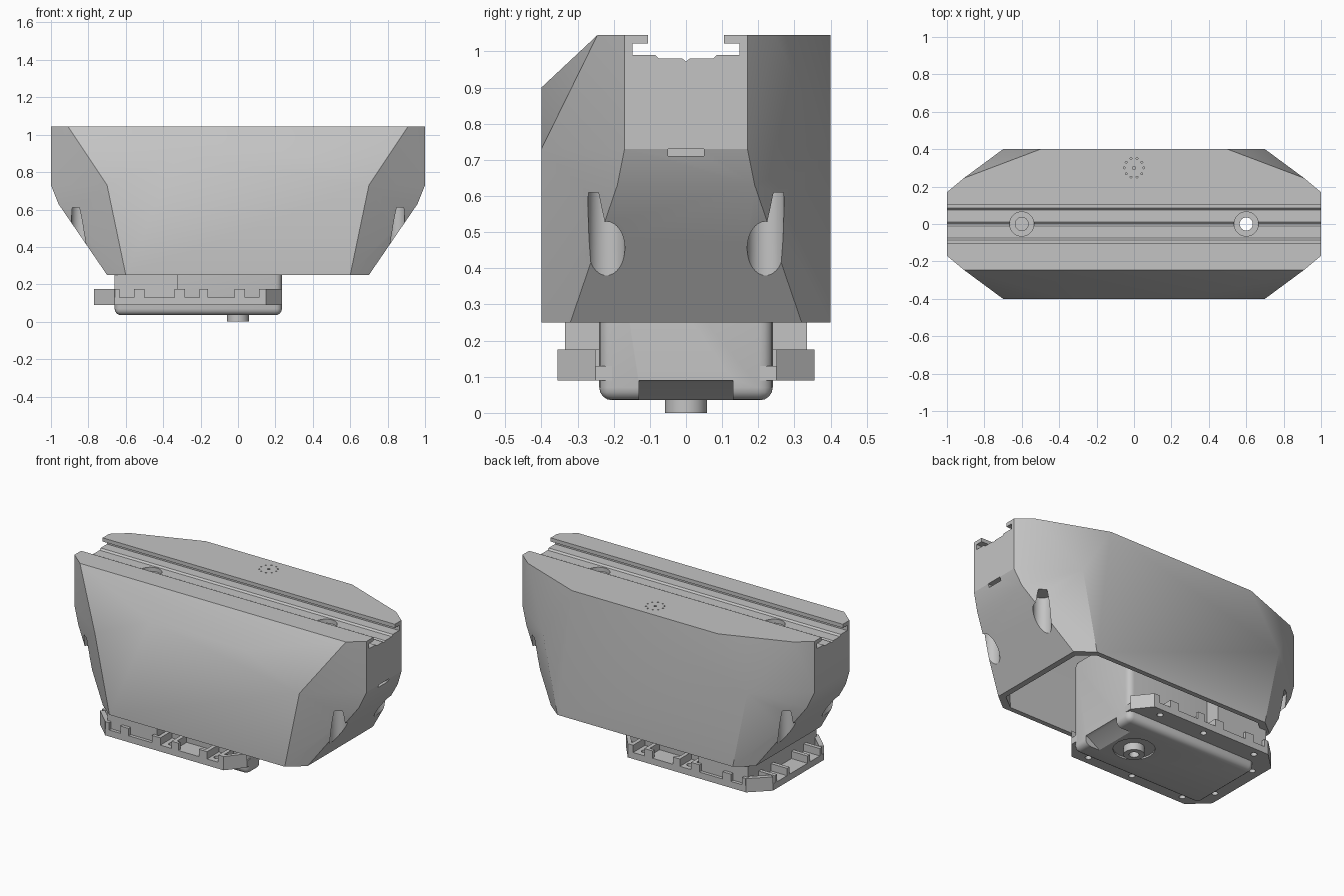
import bpy, bmesh, math
from mathutils import Vector

cube = bpy.data.objects.get("Cube")
if cube:
    bpy.data.objects.remove(cube, do_unlink=True)

grey = bpy.data.materials.new("plain_grey")
grey.use_nodes = True
grey.diffuse_color = (0.55, 0.55, 0.55, 1)
grey.node_tree.nodes["Principled BSDF"].inputs["Base Color"].default_value = (0.55, 0.55, 0.55, 1)


def finish(name, bm):
    bmesh.ops.recalc_face_normals(bm, faces=bm.faces[:])
    mesh = bpy.data.meshes.new(name)
    bm.to_mesh(mesh)
    bm.free()
    mesh.materials.append(grey)
    ob = bpy.data.objects.new(name, mesh)
    bpy.context.collection.objects.link(ob)
    return ob


def hull(name, points):
    bm = bmesh.new()
    for p in points:
        bm.verts.new(p)
    bmesh.ops.convex_hull(bm, input=bm.verts[:])
    bmesh.ops.dissolve_limit(bm, angle_limit=math.radians(1),
                             verts=bm.verts[:], edges=bm.edges[:])
    return finish(name, bm)


def prism(name, profile, axis, lo, hi):
    """Extrude a 2D profile along the axis x, y or z."""
    place = {"x": lambda a, b, t: (t, a, b),
             "y": lambda a, b, t: (a, t, b),
             "z": lambda a, b, t: (a, b, t)}[axis]
    bm = bmesh.new()
    face = bm.faces.new([bm.verts.new(place(a, b, lo)) for a, b in profile])
    new = bmesh.ops.extrude_face_region(bm, geom=[face])["geom"]
    move = Vector(place(0, 0, hi - lo))
    bmesh.ops.translate(bm, vec=move, verts=[v for v in new if isinstance(v, bmesh.types.BMVert)])
    return finish(name, bm)


def block(name, x0, x1, y0, y1, z0, z1):
    return prism(name, [(x0, y0), (x1, y0), (x1, y1), (x0, y1)], "z", z0, z1)


def rod(name, x, y, r, z0, z1, n=32):
    ring = [(x + r * math.cos(i * math.tau / n), y + r * math.sin(i * math.tau / n)) for i in range(n)]
    return prism(name, ring, "z", z0, z1)


def apply_all(ob):
    bpy.context.view_layer.objects.active = ob
    for m in list(ob.modifiers):
        bpy.ops.object.modifier_apply(modifier=m.name)


def cut(ob, *cutters):
    for c in cutters:
        m = ob.modifiers.new("cut", "BOOLEAN")
        m.operation, m.solver, m.object = "DIFFERENCE", "EXACT", c
        apply_all(ob)
        bpy.data.objects.remove(c, do_unlink=True)


def smooth(ob):
    bpy.ops.object.select_all(action="DESELECT")
    ob.select_set(True)
    bpy.context.view_layer.objects.active = ob
    bpy.ops.object.shade_smooth_by_angle(angle=math.radians(30))


def octagon(a, b, c, d, z):
    return [(sx * x, sy * y, z) for x, y in ((a, b), (c, d)) for sx in (1, -1) for sy in (1, -1)]


TOP = 1.045

# Faceted housing: tapered below, sloped shoulder at the front
points = octagon(.6, .4, .7, .32, .25) + octagon(.68, .4, .96, .19, .63) \
    + octagon(.7, .4, 1, .17, .73) + octagon(.91, .245, 1, .17, TOP)
for s in (1, -1):
    points += [(s * .5, .4, TOP), (s * .32, -.4, .9)]
housing = hull("housing", points)

# Hollow underside
cut(housing, hull("cavity", octagon(.57, .37, .66, .3, .2) + octagon(.59, .37, .7, .28, .7)
                  + octagon(.59, .3, .7, .22, .88)))

# Mounting slot along the top
half = [(.105, 1.1), (.105, 1.022), (.148, 1.022), (.148, .99),
        (.085, .99), (.075, .98), (.01, .98)]
slot = half + [(0, .972)] + [(-y, z) for y, z in reversed(half)]
cut(housing, prism("slot_cutter", slot, "x", -1.1, 1.1))

# Countersunk holes in the slot floor
for x in (-.6, .6):
    cut(housing, rod("sink_cutter", x, 0, .065, .955, 1.0),
        rod("hole_cutter", x, 0, .035, .8, 1.01))

# Screw recesses running up into the sloping corners
for sx in (1, -1):
    for sy in (1, -1):
        cut(housing, rod("recess_cutter", sx * .84, sy * .22, .051, .2, .61))

# Narrow port on one end
cut(housing, block("port_cutter", .95, 1.1, -.05, .05, .71, .73))

# Ring of pin holes on the top, behind the slot
pins = [(0, .3, .009)]
pins += [(.052 * math.cos(i * math.tau / 10), .3 + .052 * math.sin(i * math.tau / 10), .005)
         for i in range(10)]
for x, y, r in pins:
    cut(housing, rod("pin_cutter", x, y, r, 1.01, 1.1, 8))
smooth(housing)

# Rounded inner case reaching up into the housing
case = block("inner_case", -.66, .235, -.24, .24, .035, .6)
bevel = case.modifiers.new("round", "BEVEL")
bevel.width, bevel.segments = .035, 4
apply_all(case)
cut(case, prism("ramp_cutter", [(.13, .03), (.25, .03), (.25, .095), (.215, .085)], "y", -.13, .13),
    rod("ring_cutter", 0, 0, .115, .0, .045))
smooth(case)

# Wider block at the rear of the case
block("case_shoulder", -.66, -.32, -.335, .335, .12, .5)

# Knob under the case
knob = rod("bottom_knob", 0, 0, .058, 0, .06)
cut(knob, rod("knob_cutter", 0, 0, .028, -.05, .04))
smooth(knob)

# Flange plate with screw holes
side = [(.235, .25), (.15, .355), (-.66, .355), (-.77, .25)]
flange = prism("flange", side + [(x, -y) for x, y in reversed(side)], "z", .09, .13)
for s in (1, -1):
    for x in (-.6, -.24, .07):
        cut(flange, rod("screw_cutter", x, s * .305, .018, .05, .2, 16))
    cut(flange, rod("screw_cutter", -.71, s * .16, .018, .05, .2, 16))
smooth(flange)

# Upright ribs around the flange
for s in (1, -1):
    for x in (-.645, -.545, -.295, -.195, .025, .125):
        y0, y1 = sorted((s * .23, s * .355))
        block("flange_rib", x - .012, x + .012, y0, y1, .12, .175)
    for x0, x1 in ((-.545, -.50), (-.34, -.295), (-.195, -.16), (-.02, .025)):
        y0, y1 = sorted((s * .335, s * .355))
        block("flange_lip", x0, x1, y0, y1, .12, .175)
    corner = [(.235, s * .25), (.15, s * .355), (.12, s * .355), (.205, s * .25)]
    prism("front_corner_wall", corner, "z", .12, .175)
    corner = [(-.77, s * .25), (-.66, s * .355), (-.64, s * .335), (-.745, s * .235)]
    prism("rear_corner_wall", corner, "z", .12, .175)
    for y in (.1, .22):
        block("rear_rib", -.77, -.65, s * y - .012, s * y + .012, .12, .175)
